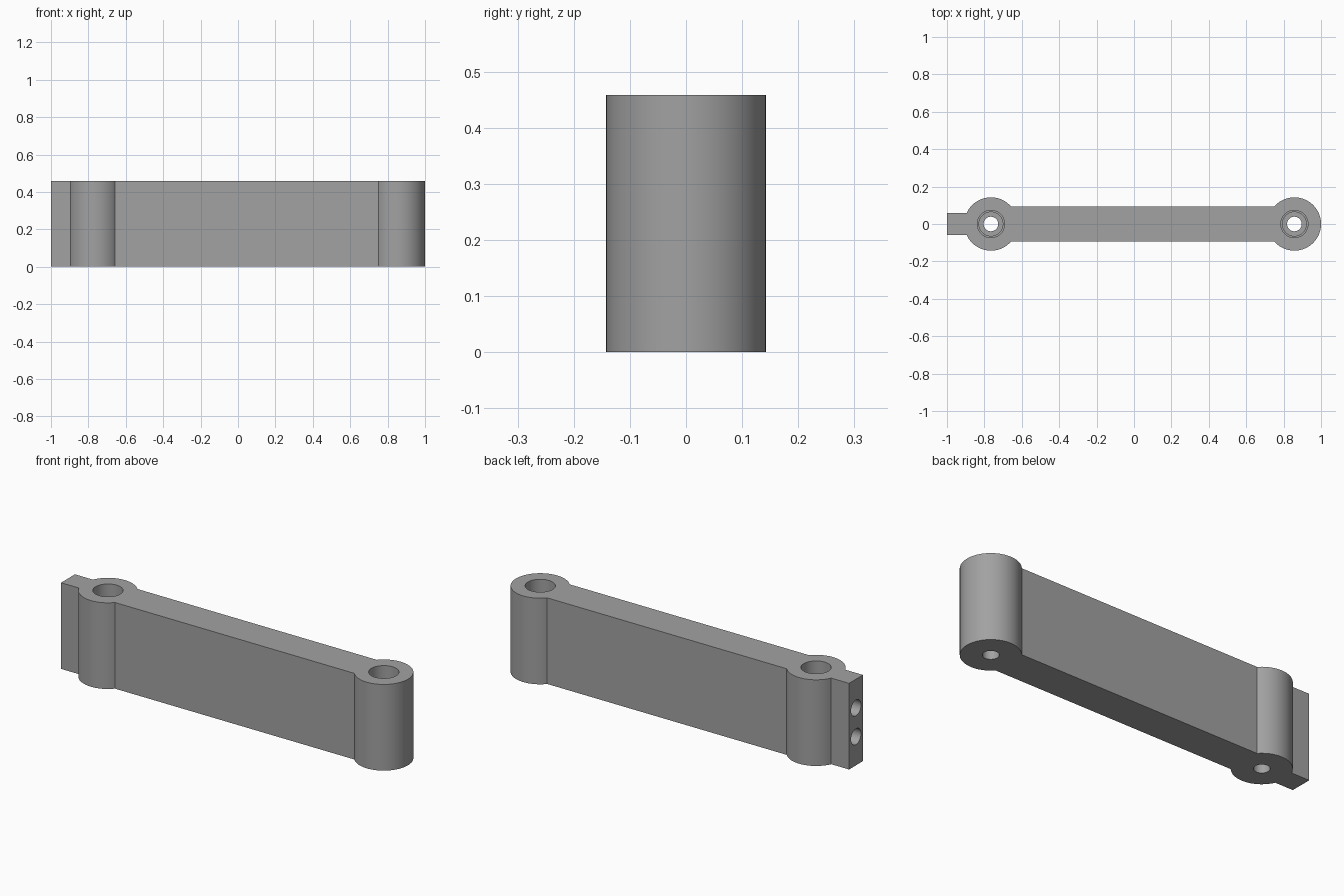
import bpy, bmesh, math
from mathutils import Matrix

if "Cube" in bpy.data.objects:
    bpy.data.objects.remove(bpy.data.objects["Cube"])

H = 0.458                      # height of the link
R = 0.1425                     # boss radius
LEFT, RIGHT = -0.765, 0.8575   # boss centres
BAR, TAB = 0.094, 0.0585       # half widths

gray = bpy.data.materials.new("gray_plastic")
gray.diffuse_color = (0.36, 0.36, 0.36, 1)
gray.use_nodes = True
gray.node_tree.nodes["Principled BSDF"].inputs["Base Color"].default_value = gray.diffuse_color


def make_object(name, bm):
    bmesh.ops.recalc_face_normals(bm, faces=bm.faces)
    mesh = bpy.data.meshes.new(name)
    bm.to_mesh(mesh)
    bm.free()
    mesh.materials.append(gray)
    ob = bpy.data.objects.new(name, mesh)
    bpy.context.collection.objects.link(ob)
    return ob


def arc(cx, a0, a1, n):
    angles = [a0 + (a1 - a0) * i / n for i in range(n + 1)]
    return [(cx + R * math.cos(a), R * math.sin(a)) for a in angles]


# Link body: outline of tab, two round bosses and bar, extruded upwards
a_bar, a_tab = math.asin(BAR / R), math.asin(TAB / R)
outline = [(-1, TAB), (-1, -TAB)]
outline += arc(LEFT, math.pi + a_tab, 2 * math.pi - a_bar, 24)
outline += arc(RIGHT, -math.pi + a_bar, math.pi - a_bar, 64)
outline += arc(LEFT, a_bar, math.pi - a_tab, 24)
bm = bmesh.new()
base = bm.faces.new([bm.verts.new((x, y, 0)) for x, y in outline])
top = bmesh.ops.extrude_face_region(bm, geom=[base])["geom"]
bmesh.ops.translate(bm, vec=(0, 0, H),
                    verts=[v for v in top if isinstance(v, bmesh.types.BMVert)])
body = make_object("link_body", bm)


def cut(cutter):
    cutter.hide_render = True
    mod = body.modifiers.new(cutter.name, 'BOOLEAN')
    mod.operation, mod.solver, mod.object = 'DIFFERENCE', 'EXACT', cutter
    bpy.context.view_layer.objects.active = body
    bpy.ops.object.modifier_apply(modifier=mod.name)
    bpy.data.objects.remove(cutter)


# Stepped vertical bores: wide bore, narrow shoulder, through hole
def stepped_bore(name, cx, n=48):
    profile = [(0.039, -0.05), (0.039, 0.115), (0.064, 0.115),
               (0.064, 0.23), (0.073, 0.23), (0.073, H + 0.05)]
    bm = bmesh.new()
    rings = [[bm.verts.new((cx + r * math.cos(2 * math.pi * i / n),
                            r * math.sin(2 * math.pi * i / n), z))
              for i in range(n)] for r, z in profile]
    for lo, hi in zip(rings, rings[1:]):
        for i in range(n):
            j = (i + 1) % n
            bm.faces.new((lo[i], lo[j], hi[j], hi[i]))
    bm.faces.new(rings[0])
    bm.faces.new(rings[-1])
    return make_object(name, bm)


cut(stepped_bore("left_bore", LEFT))
cut(stepped_bore("right_bore", RIGHT))

# Two blind holes in the end of the tab
for k in (1, 2):
    bm = bmesh.new()
    place = Matrix.Translation((-1, 0, H * k / 3)) @ Matrix.Rotation(math.pi / 2, 4, 'Y')
    bmesh.ops.create_cone(bm, cap_ends=True, segments=32, radius1=0.042,
                          radius2=0.042, depth=0.24, matrix=place)
    cut(make_object("tab_hole_%d" % k, bm))

# Smooth round walls, sharp edges
bpy.ops.object.select_all(action='DESELECT')
body.select_set(True)
bpy.context.view_layer.objects.active = body
bpy.ops.object.shade_smooth_by_angle(angle=math.radians(25))
